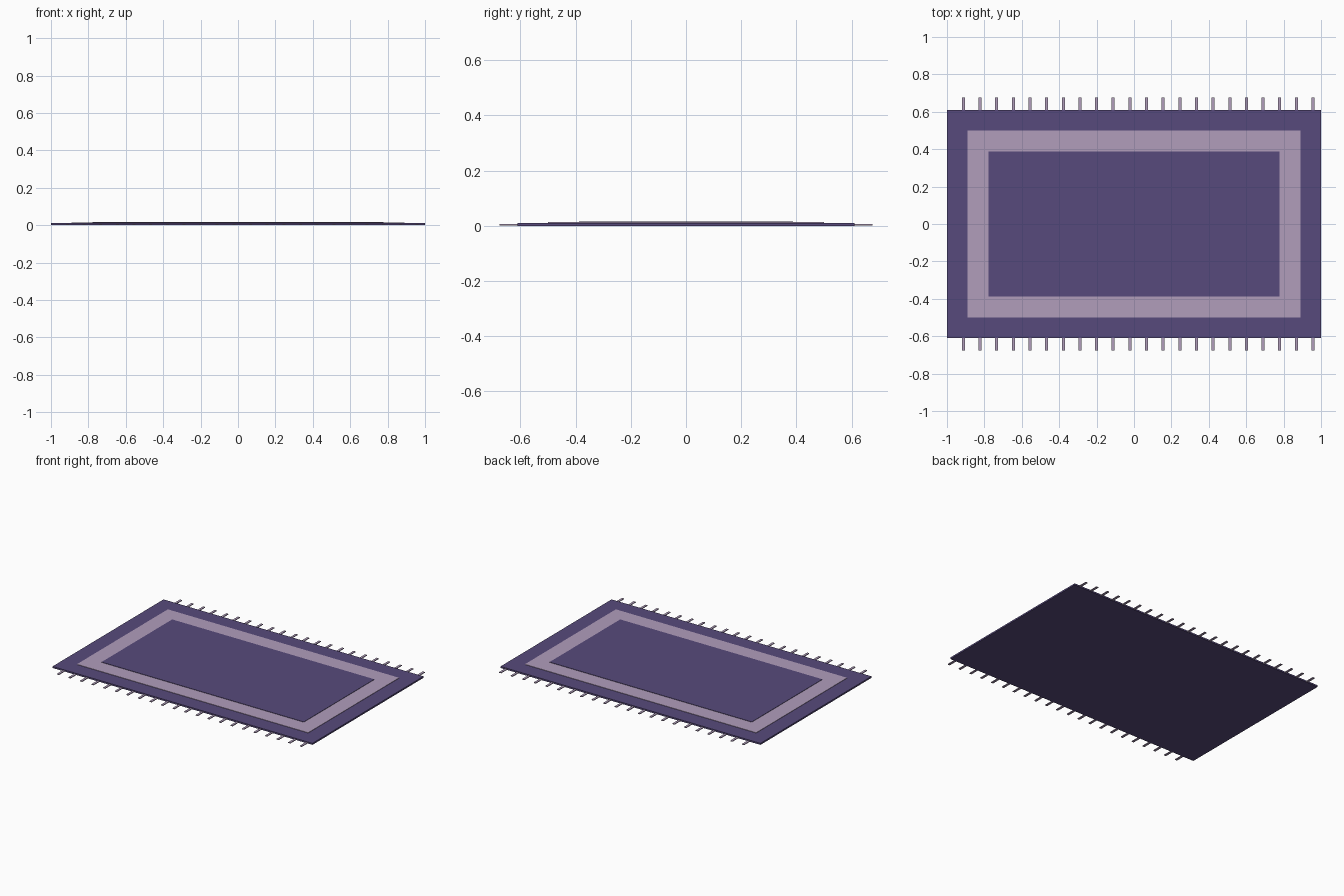
import bpy

if "Cube" in bpy.data.objects:
    bpy.data.objects.remove(bpy.data.objects["Cube"])


def material(name, color):
    m = bpy.data.materials.new(name)
    m.diffuse_color = color
    m.use_nodes = True
    m.node_tree.nodes["Principled BSDF"].inputs["Base Color"].default_value = m.diffuse_color
    return m


purple = material("purple_wool", (0.095, 0.068, 0.2, 1))
mauve = material("mauve_wool", (0.44, 0.34, 0.5, 1))


def box(name, x, y, z, mat):
    """Box from (min, max) ranges on each axis."""
    bpy.ops.mesh.primitive_cube_add(size=1, location=[sum(r) / 2 for r in (x, y, z)])
    ob = bpy.context.object
    ob.name = name
    ob.scale = [r[1] - r[0] for r in (x, y, z)]
    bpy.ops.object.transform_apply(location=False, rotation=False, scale=True)
    ob.data.materials.append(mat)
    return ob


# Stacked layers of the rug, each a little higher than the last
box("rug_base", (-1, 1), (-0.61, 0.61), (0, 0.011), purple)
box("rug_band", (-0.89, 0.89), (-0.5, 0.5), (0.0005, 0.0135), mauve)
box("rug_centre", (-0.778, 0.778), (-0.388, 0.388), (0.001, 0.016), purple)

# Fringe strands along both long edges
count, start, step, half = 22, -0.912, 0.089, 0.008
for side, label in ((-1, "front"), (1, "back")):
    y = sorted((side * 0.605, side * 0.676))
    for i in range(count):
        x = start + i * step
        box(f"fringe_{label}_{i + 1}", (x - half, x + half), y, (0.0015, 0.0065), mauve)
